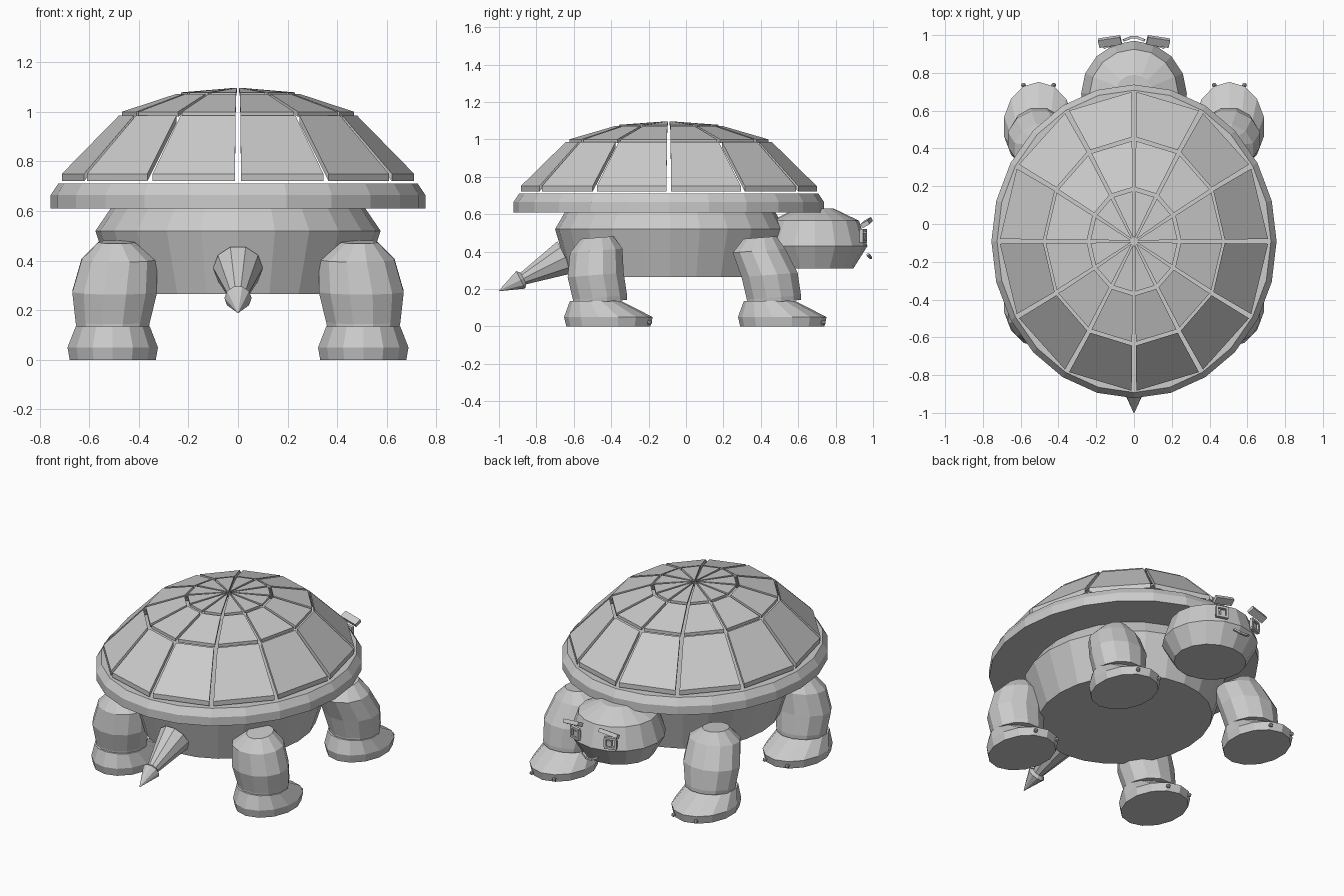
import bpy, bmesh, math
from mathutils import Vector

if "Cube" in bpy.data.objects:
    bpy.data.objects.remove(bpy.data.objects["Cube"])

grey = bpy.data.materials.new("stone_grey")
grey.diffuse_color = (0.6, 0.6, 0.6, 1)
grey.use_nodes = True
grey.node_tree.nodes["Principled BSDF"].inputs["Base Color"].default_value = grey.diffuse_color


def finish(name, bm):
    bmesh.ops.recalc_face_normals(bm, faces=bm.faces)
    me = bpy.data.meshes.new(name)
    bm.to_mesh(me)
    bm.free()
    me.materials.append(grey)
    ob = bpy.data.objects.new(name, me)
    bpy.context.collection.objects.link(ob)
    return ob


def loft(name, rings, n, phase=0.0, tilt=0.0):
    """Closed loft of rings (cx, cy, z, rx, ry); tilt raises z along local y."""
    bm = bmesh.new()
    loops = []
    for cx, cy, z, rx, ry in rings:
        loop = []
        for i in range(n):
            a = math.tau * (i + phase) / n
            dy = ry * math.sin(a)
            loop.append(bm.verts.new((cx + rx * math.cos(a), cy + dy, z + tilt * dy)))
        loops.append(loop)
    for lo, hi in zip(loops, loops[1:]):
        for i in range(n):
            j = (i + 1) % n
            bm.faces.new((lo[i], lo[j], hi[j], hi[i]))
    bm.faces.new(loops[0][::-1])
    bm.faces.new(loops[-1])
    return finish(name, bm)


def box(name, loc, size, rot=(0, 0, 0)):
    bm = bmesh.new()
    bmesh.ops.create_cube(bm, size=1)
    for v in bm.verts:
        v.co = Vector(c * s for c, s in zip(v.co, size))
    ob = finish(name, bm)
    ob.location, ob.rotation_euler = loc, rot
    return ob


# Shell rim and belly
CY = -0.092
loft("shell_rim", [(0, CY, 0.61, 0.755, 0.83), (0, CY, 0.665, 0.755, 0.83),
                   (0, CY, 0.71, 0.725, 0.80)], 24)
loft("belly", [(0, -0.085, 0.265, 0.49, 0.54), (0, -0.085, 0.52, 0.575, 0.615),
               (0, -0.085, 0.615, 0.51, 0.56)], 24)


# Separate shell plates: three rings of twelve, each a slab with open gaps
def plate_ring(name, outer, inner, thick=0.03, n=12):
    bm = bmesh.new()
    for k in range(n):
        a0, a1 = math.tau * k / n, math.tau * (k + 1) / n
        top = []
        for rx, ry, z, gap in (outer, inner):
            p = [Vector((rx * math.cos(a), CY + ry * math.sin(a), z)) for a in (a0, a1)]
            step = (p[1] - p[0]).normalized() * gap
            pair = [p[0] + step, p[1] - step]
            top += pair if not top else pair[::-1]
        t = [bm.verts.new(p) for p in top]
        b = [bm.verts.new(p - Vector((0, 0, thick))) for p in top]
        bm.faces.new(t)
        bm.faces.new(b[::-1])
        for i in range(4):
            j = (i + 1) % 4
            bm.faces.new((t[i], b[i], b[j], t[j]))
    return finish(name, bm)


plate_ring("outer_shell_plates", (0.713, 0.795, 0.75, 0.013), (0.482, 0.555, 0.985, 0.010))
plate_ring("middle_shell_plates", (0.47, 0.535, 1.0, 0.010), (0.25, 0.288, 1.072, 0.008), 0.02)
plate_ring("top_shell_plates", (0.232, 0.268, 1.078, 0.008), (0.02, 0.022, 1.096, 0.004), 0.015)

# Head, rounded above and flat below
loft("head", [(0, 0.69, 0.31, 0.215, 0.205), (0, 0.69, 0.43, 0.28, 0.28),
              (0, 0.69, 0.565, 0.235, 0.235), (0, 0.69, 0.63, 0.1, 0.1)], 16)

# Face: framed eyes, slanted brows and a curved mouth
for s, side in ((-1, "left"), (1, "right")):
    tilt = (0, 0, -s * 0.3)
    for dz in (-0.03, 0.03):
        box(side + "_eye_frame", (s * 0.125, 0.948, 0.485 + dz), (0.075, 0.02, 0.014), tilt)
    for dx in (-0.031, 0.031):
        box(side + "_eye_frame", (s * 0.125 + dx, 0.948 - s * dx * 0.3, 0.485),
            (0.014, 0.02, 0.05), tilt)
    box(side + "_pupil", (s * 0.118, 0.945, 0.482), (0.03, 0.02, 0.034), tilt)
    box(side + "_brow", (s * 0.128, 0.966, 0.555), (0.12, 0.045, 0.024), (0.5, s * 0.15, -s * 0.15))
    box(side + "_mouth_corner", (s * 0.038, 0.979, 0.377), (0.04, 0.014, 0.012),
        (0, -s * 0.4, -s * 0.35))
box("mouth_middle", (0, 0.988, 0.367), (0.045, 0.014, 0.012))

# Legs and feet; the rear upper legs lean less
for s, side in ((-1, "left"), (1, "right")):
    for fy, end, lean in ((0.515, "front", 0.0), (-0.415, "rear", 0.06)):
        loft(f"{side}_{end}_foot",
             [(s * 0.505, fy, 0, 0.178, 0.225), (s * 0.505, fy, 0.05, 0.187, 0.237),
              (s * 0.505, fy - 0.068, 0.135, 0.153, 0.138)], 14, 0.5)
        loft(f"{side}_{end}_leg",
             [(s * 0.505, fy - 0.045, 0.13, 0.15, 0.15),
              (s * 0.505, fy - 0.045, 0.155, 0.155, 0.15),
              (s * 0.497, fy - 0.068, 0.275, 0.177, 0.155),
              (s * 0.478, fy - 0.125 + lean, 0.405, 0.158, 0.145),
              (s * 0.49, fy - 0.12 + lean, 0.475, 0.075, 0.09)], 12, 0.5, 0.08)
        for dx in (-0.08, 0.08):
            bm = bmesh.new()
            bmesh.ops.create_icosphere(bm, subdivisions=1, radius=0.014)
            claw = finish(f"{side}_{end}_claw", bm)
            claw.location = (s * 0.505 + dx, fy + 0.22, 0.022)

# Tail: tapering stem with a pointed tip, lofted along a slanted axis
tail = loft("tail", [(0, 0, 0, 0.1, 0.1), (0, 0, 0.26, 0.034, 0.034)], 10)
tip = loft("tail_tip", [(0, 0, 0.25, 0.035, 0.035), (0, 0, 0.268, 0.055, 0.055),
                        (0, 0, 0.398, 0.002, 0.002)], 10)
axis = Vector((0, -1.0, 0.19)) - Vector((0, -0.645, 0.37))
for ob in (tail, tip):
    ob.location = (0, -0.645, 0.37)
    ob.rotation_euler = axis.to_track_quat('Z', 'Y').to_euler()
